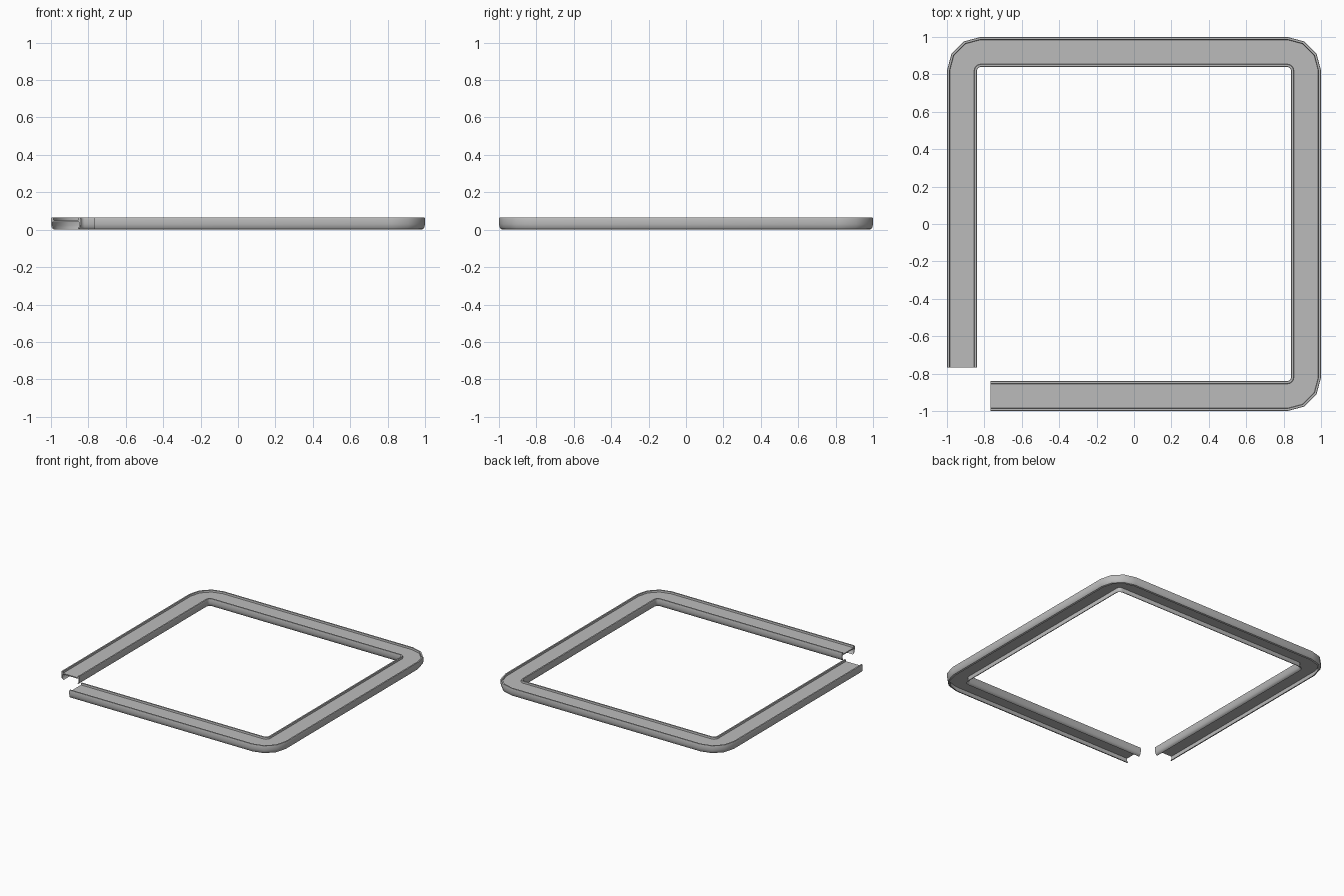
import bpy, bmesh, math

if "Cube" in bpy.data.objects:
    bpy.data.objects.remove(bpy.data.objects["Cube"])

# Sheet channel cross-section: (distance in from the outer edge, height)
PROFILE = [
    (0.000, 0.058), (0.002, 0.064), (0.013, 0.064), (0.015, 0.050),   # outer rim
    (0.145, 0.050), (0.147, 0.064), (0.158, 0.064), (0.160, 0.058),   # floor, inner rim
    (0.160, 0.030), (0.157, 0.014), (0.150, 0.004), (0.140, 0.000),   # inner wall curl
    (0.147, 0.010), (0.151, 0.022), (0.151, 0.042),                   # inner wall, inside
    (0.009, 0.042), (0.009, 0.022), (0.013, 0.010), (0.022, 0.000),   # underside, outer wall inside
    (0.010, 0.004), (0.003, 0.014), (0.000, 0.030),                   # outer wall curl
]
C, R, STEPS, END = 0.82, 0.18, 3, -0.768

# Path stations: bend centre and outward direction, from the left arm clockwise to the front arm
stations = [((-C, END), math.pi)]
for cx, cy, start in ((-C, C, 180), (C, C, 90), (C, -C, 0)):
    for i in range(STEPS + 1):
        stations.append(((cx, cy), math.radians(start - 90 * i / STEPS)))
stations.append(((END, -C), -math.pi / 2))

# Sweep the section along the path
bm = bmesh.new()
rings = []
for (cx, cy), a in stations:
    rings.append([bm.verts.new((cx + math.cos(a) * (R - d), cy + math.sin(a) * (R - d), z))
                  for d, z in PROFILE])
n = len(PROFILE)
for r0, r1 in zip(rings, rings[1:]):
    for i in range(n):
        j = (i + 1) % n
        bm.faces.new((r0[i], r0[j], r1[j], r1[i]))

# Cut ends
bm.faces.new(rings[0])
bm.faces.new(rings[-1][::-1])
bmesh.ops.recalc_face_normals(bm, faces=bm.faces)

mesh = bpy.data.meshes.new("channel_frame")
bm.to_mesh(mesh)
bm.free()
frame = bpy.data.objects.new("channel_frame", mesh)
bpy.context.collection.objects.link(frame)

grey = bpy.data.materials.new("grey")
grey.diffuse_color = (0.5, 0.5, 0.5, 1)
grey.use_nodes = True
grey.node_tree.nodes["Principled BSDF"].inputs["Base Color"].default_value = grey.diffuse_color
mesh.materials.append(grey)

bpy.context.view_layer.objects.active = frame
frame.select_set(True)
bpy.ops.object.shade_smooth_by_angle(angle=math.radians(35))
